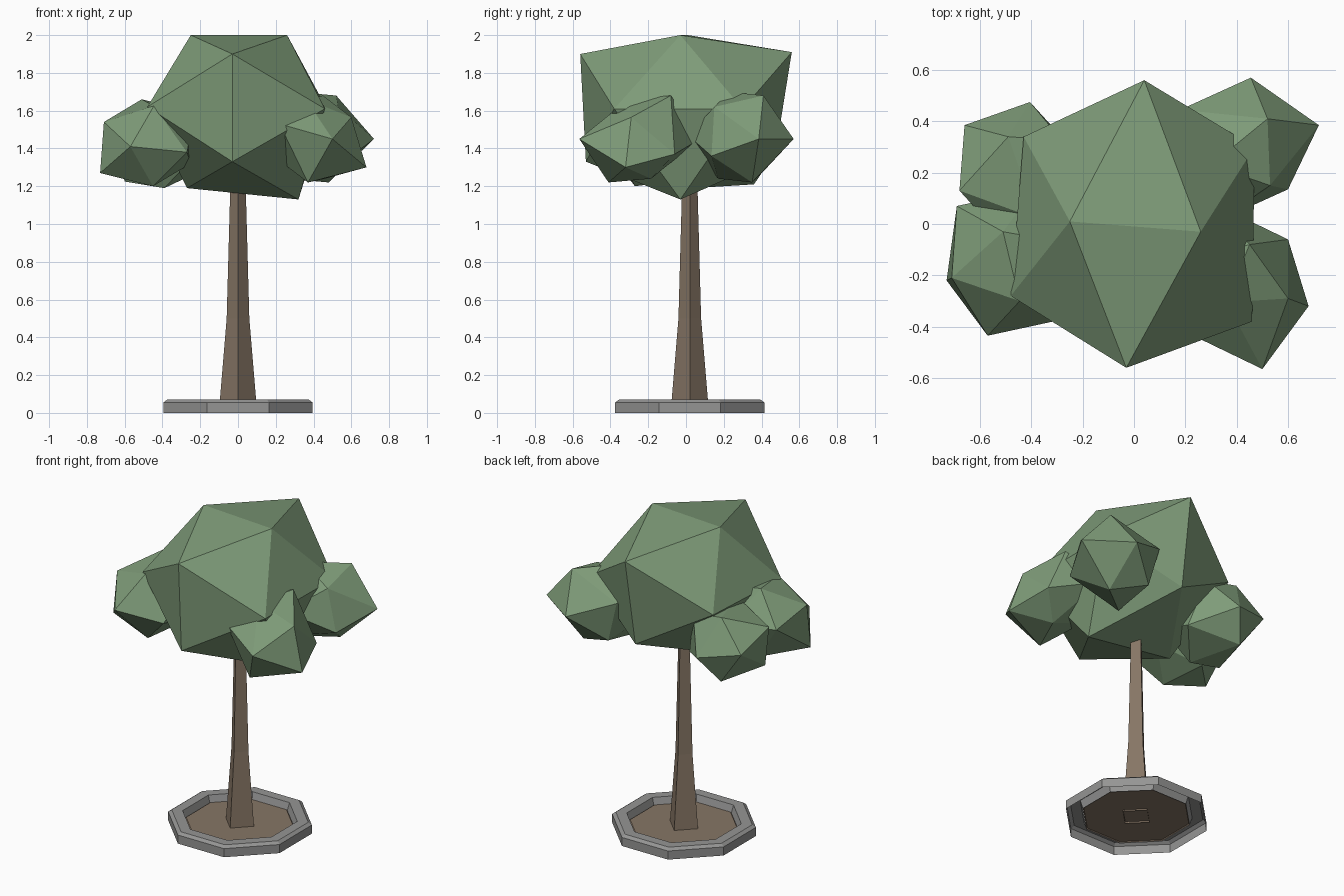
import bpy
import bmesh
import math
from mathutils import Vector

if "Cube" in bpy.data.objects:
    bpy.data.objects.remove(bpy.data.objects["Cube"], do_unlink=True)


def material(name, rgb):
    mat = bpy.data.materials.new(name)
    mat.use_nodes = True
    color = (*rgb, 1)
    mat.diffuse_color = color
    node = next(n for n in mat.node_tree.nodes if n.type == 'BSDF_PRINCIPLED')
    node.inputs["Base Color"].default_value = color
    node.inputs["Roughness"].default_value = 0.9
    return mat


leaf_green = material("leaf green", (0.21, 0.33, 0.19))
bark_brown = material("bark brown", (0.24, 0.18, 0.13))
stone_grey = material("stone grey", (0.30, 0.30, 0.295))


def finish(bm, name, mat):
    mesh = bpy.data.meshes.new(name)
    bm.normal_update()
    bm.to_mesh(mesh)
    bm.free()
    mesh.materials.append(mat)
    obj = bpy.data.objects.new(name, mesh)
    bpy.context.collection.objects.link(obj)
    return obj


def lathe(name, mat, profile, sides, turn, cap=False):
    """Stack of regular polygons (radius, height) joined by flat faces."""
    bm = bmesh.new()
    rings = []
    for radius, z in profile:
        angles = [turn + math.tau * i / sides for i in range(sides)]
        rings.append([bm.verts.new((radius * math.cos(a), radius * math.sin(a), z))
                      for a in angles])
    for low, high in zip(rings, rings[1:]):
        for i in range(sides):
            j = (i + 1) % sides
            bm.faces.new((low[i], low[j], high[j], high[i]))
    if cap:
        bm.faces.new(rings[-1])
    obj = finish(bm, name, mat)
    obj.location.y = 0.02
    return obj


def leaf_clump(name, points):
    """Faceted clump of leaves spanned by its corner points."""
    bm = bmesh.new()
    for p in points:
        bm.verts.new(p)
    result = bmesh.ops.convex_hull(bm, input=bm.verts)
    spare = [v for v in result["geom_interior"] if isinstance(v, bmesh.types.BMVert)]
    bmesh.ops.delete(bm, geom=spare, context='VERTS')
    bmesh.ops.recalc_face_normals(bm, faces=bm.faces)
    return finish(bm, name, leaf_green)


def side_clump(name, centre, spokes):
    """Twelve-cornered clump: six spokes and their opposites."""
    c = Vector(centre)
    leaf_clump(name, [c + Vector(s) * k for s in spokes for k in (1, -1)])


# Octagonal stone planter and its soil
EIGHTH = math.pi / 8
apothems = [(0.395, 0), (0.395, 0.055), (0.375, 0.07), (0.315, 0.07), (0.30, 0.02)]
lathe("planter_rim", stone_grey,
      [(a / math.cos(EIGHTH), z) for a, z in apothems], 8, EIGHTH)
lathe("soil", bark_brown, [(0.325, 0.025), (0.32, 0.03)], 8, EIGHTH, cap=True)

# Square tapering trunk
lathe("trunk", bark_brown, [(0.1, 0.02), (0.06, 0.5), (0.038, 1.3)], 4, 0, cap=True)

# Main crown
leaf_clump("main_crown", [
    (-0.25, 0.01, 2.0), (0.26, -0.03, 2.0),
    (-0.03, -0.56, 1.9), (0.04, 0.56, 1.91),
    (-0.48, -0.28, 1.62), (-0.43, 0.34, 1.61),
    (0.46, -0.38, 1.61), (0.47, 0.30, 1.61),
    (-0.03, -0.53, 1.33), (0.03, 0.47, 1.35),
    (-0.27, 0.0, 1.19), (0.32, -0.03, 1.13)])

# Four smaller clumps around the crown
side_clump("front_right_clump", (-0.48, -0.15, 1.43), [
    (-0.09, -0.285, -0.02), (-0.25, -0.07, -0.16), (-0.23, -0.06, 0.11),
    (-0.21, 0.22, 0.05), (0.035, -0.15, 0.195), (0.03, -0.12, -0.23)])
side_clump("back_right_clump", (-0.44, 0.19, 1.40), [
    (-0.24, -0.06, 0.12), (-0.16, -0.135, -0.175), (-0.06, 0.17, -0.19),
    (-0.22, 0.195, 0.03), (0.035, 0.285, -0.02), (-0.05, 0.15, 0.21)])
side_clump("front_left_clump", (0.41, -0.245, 1.45), [
    (0.04, 0.165, 0.23), (0.09, -0.32, 0), (0.19, -0.045, 0.115),
    (0.27, -0.075, -0.15), (0.19, 0.185, -0.08), (-0.05, -0.06, 0.21)])
side_clump("back_left_clump", (0.39, 0.29, 1.46), [
    (0.13, 0.12, 0.22), (0.33, 0.095, -0.01), (0.065, 0.28, -0.01),
    (0.21, -0.155, -0.1), (0.14, -0.14, 0.16), (0.09, 0.06, -0.24)])
